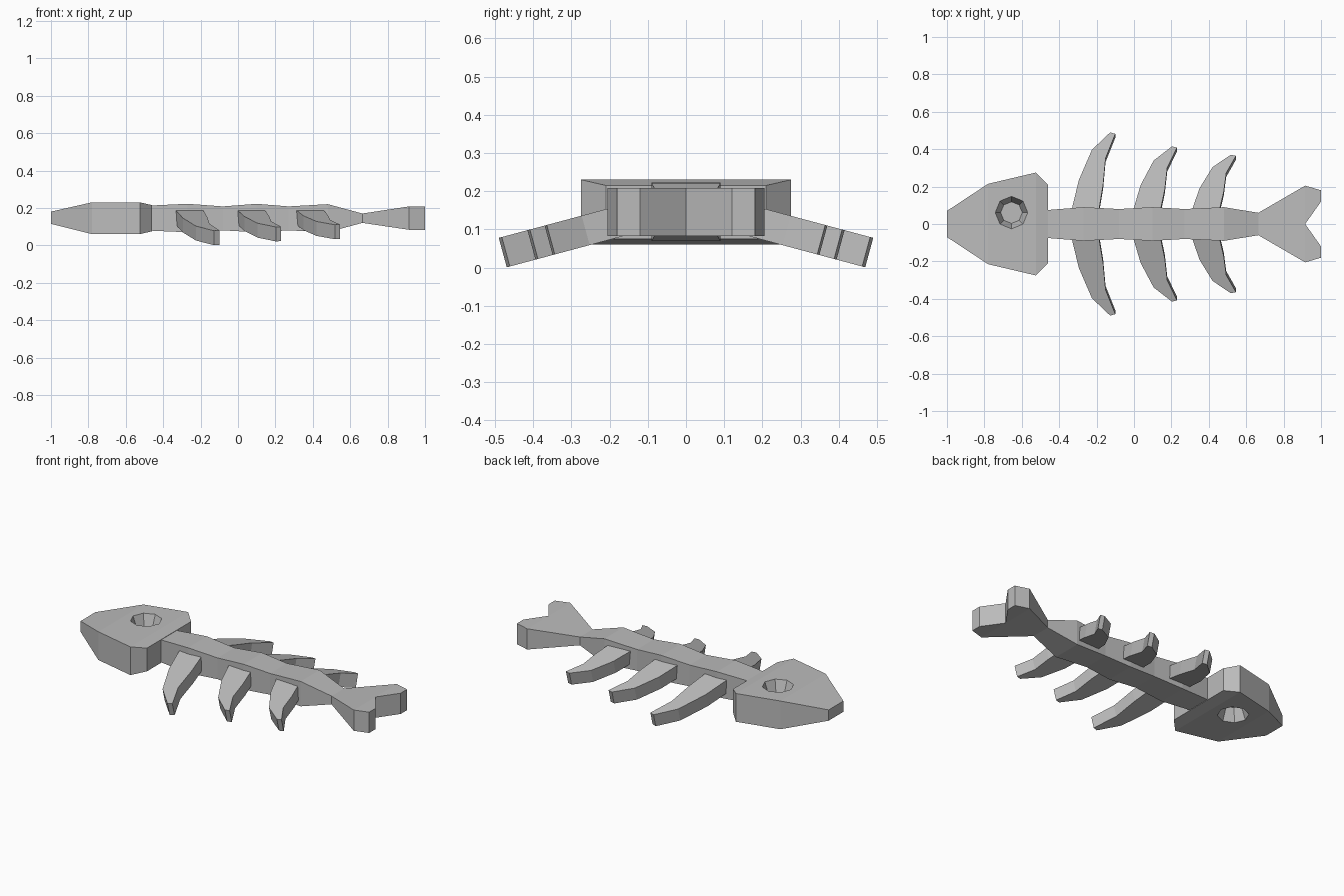
import bpy
import bmesh
import math

cube = bpy.data.objects.get("Cube")
if cube:
    bpy.data.objects.remove(cube)

# One plain grey
grey = bpy.data.materials.new("bone_grey")
grey.use_nodes = True
colour = (0.5, 0.5, 0.5, 1)
grey.diffuse_color = colour
grey.node_tree.nodes["Principled BSDF"].inputs["Base Color"].default_value = colour


def finish(name, bm):
    bmesh.ops.recalc_face_normals(bm, faces=bm.faces[:])
    mesh = bpy.data.meshes.new(name)
    bm.to_mesh(mesh)
    bm.free()
    mesh.materials.append(grey)
    obj = bpy.data.objects.new(name, mesh)
    bpy.context.collection.objects.link(obj)
    return obj


def apply_modifiers(obj):
    bpy.ops.object.select_all(action='DESELECT')
    obj.select_set(True)
    bpy.context.view_layer.objects.active = obj
    for mod in list(obj.modifiers):
        bpy.ops.object.modifier_apply(modifier=mod.name)


def mirrored_loft(name, sections):
    """Loft boxes along x from (x, inner y, outer y, bottom, top), mirrored over y."""
    bm = bmesh.new()
    rings = [[bm.verts.new((x, y, z)) for y, z in ((y0, z0), (y1, z0), (y1, z1), (y0, z1))]
             for x, y0, y1, z0, z1 in sections]
    for a, b in zip(rings, rings[1:]):
        for i in range(4):
            j = (i + 1) % 4
            bm.faces.new((a[i], a[j], b[j], b[i]))
    bm.faces.new(rings[0])
    bm.faces.new(rings[-1])
    bmesh.ops.recalc_face_normals(bm, faces=bm.faces[:])
    centre = [f for f in bm.faces if all(abs(v.co.y) < 1e-5 for v in f.verts)]
    bmesh.ops.delete(bm, geom=centre, context='FACES_ONLY')
    mesh = bpy.data.meshes.new(name)
    bm.to_mesh(mesh)
    bm.free()
    mesh.materials.append(grey)
    obj = bpy.data.objects.new(name, mesh)
    bpy.context.collection.objects.link(obj)
    mirror = obj.modifiers.new("mirror", 'MIRROR')
    mirror.use_axis = (False, True, False)
    apply_modifiers(obj)
    return obj


# Head, a faceted wedge
head = mirrored_loft("head", [
    (-1.0, 0, 0.07, 0.115, 0.18),
    (-0.78, 0, 0.215, 0.06, 0.23),
    (-0.525, 0, 0.275, 0.06, 0.23),
    (-0.46, 0, 0.21, 0.075, 0.215),
])

# Tapered eight-sided eye sockets, one in each flat side of the head
for side in (1, -1):
    bm = bmesh.new()
    bmesh.ops.create_cone(bm, cap_ends=True, segments=8, depth=0.09,
                          radius1=0.058 if side > 0 else 0.091,
                          radius2=0.091 if side > 0 else 0.058)
    bmesh.ops.translate(bm, verts=bm.verts[:], vec=(-0.655, 0.061, 0.145 + side * 0.051))
    cutter = finish("eye_cutter", bm)
    cutter.hide_render = True
    cut = head.modifiers.new("eye_socket", 'BOOLEAN')
    cut.operation = 'DIFFERENCE'
    cut.object = cutter
    apply_modifiers(head)
    bpy.data.objects.remove(cutter)

# Gently swelling backbone
mirrored_loft("backbone", [
    (-0.46, 0, 0.075, 0.078, 0.213),
    (-0.27, 0, 0.09, 0.07, 0.222),
    (-0.08, 0, 0.08, 0.08, 0.208),
    (0.10, 0, 0.09, 0.07, 0.222),
    (0.27, 0, 0.08, 0.08, 0.208),
    (0.48, 0, 0.09, 0.07, 0.22),
    (0.665, 0, 0.06, 0.12, 0.17),
])

# Forked tail
mirrored_loft("tail_fin", [
    (0.665, 0, 0.06, 0.12, 0.17),
    (0.915, 0, 0.205, 0.083, 0.208),
    (1.0, 0.12, 0.18, 0.083, 0.208),
])

# Curved ribs: (x, fraction of reach) for the front and rear edges
front_edge = [(-0.01, -0.09), (0.035, 0.37), (0.105, 0.77), (0.203, 1.0)]
rear_edge = [(0.138, -0.09), (0.165, 0.31), (0.178, 0.66), (0.23, 0.98)]
slope = math.tan(math.radians(15))


def rib(name, start, reach, side):
    bm = bmesh.new()
    rings = []
    for pair in zip(front_edge, rear_edge):
        top = []
        for x, t in pair:
            y = 0.085 + t * reach
            top.append((start + x, y, 0.209 - slope * y))
        low = [(x, y - 0.021, z - 0.077) for x, y, z in reversed(top)]
        rings.append([bm.verts.new((x, side * y, z)) for x, y, z in top + low])
    for a, b in zip(rings, rings[1:]):
        for i in range(4):
            j = (i + 1) % 4
            bm.faces.new((a[i], a[j], b[j], b[i]))
    bm.faces.new(rings[0])
    bm.faces.new(rings[-1])
    return finish(name, bm)


for label, start, reach in (("front", -0.33, 0.405), ("middle", 0.0, 0.33), ("rear", 0.315, 0.285)):
    rib(label + "_rib_left", start, reach, 1)
    rib(label + "_rib_right", start, reach, -1)
